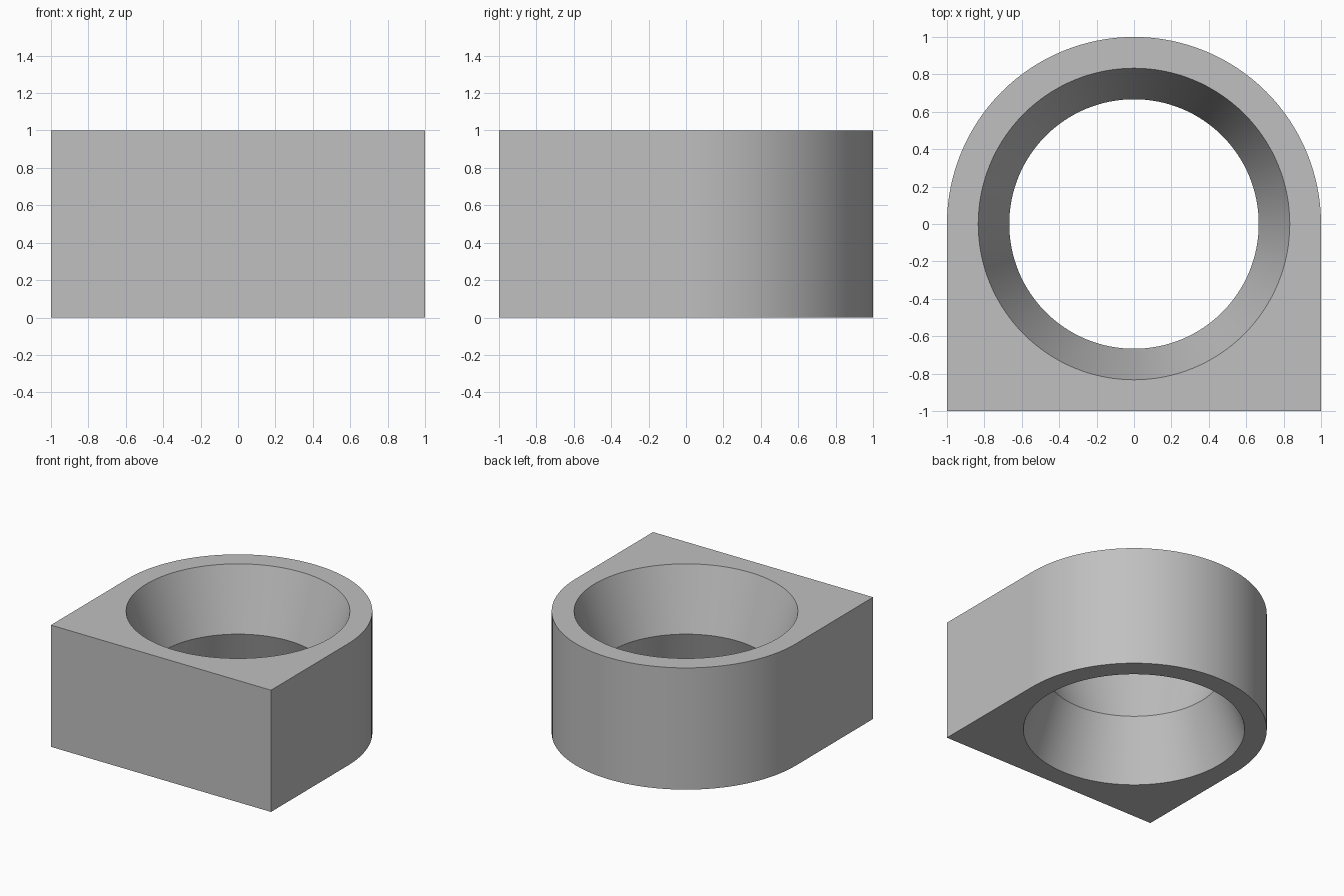
import bpy, bmesh
from math import cos, sin, pi, radians

cube = bpy.data.objects.get("Cube")
if cube:
    bpy.data.objects.remove(cube, do_unlink=True)

SEGMENTS = 128
HEIGHT = 1.0
MOUTH_RADIUS = 0.833
WAIST_RADIUS = 0.667


def outer_point(a):
    """Half circle at the back, square at the front."""
    x, y = cos(a), sin(a)
    scale = 1.0 if a <= pi else 1.0 / max(abs(x), abs(y))
    return x * scale, y * scale


def circle(radius):
    return lambda a: (radius * cos(a), radius * sin(a))


# Closed cross-section: outer wall, top face, hourglass bore, bottom face
sections = [
    (outer_point, 0.0),
    (outer_point, HEIGHT),
    (circle(MOUTH_RADIUS), HEIGHT),
    (circle(WAIST_RADIUS), HEIGHT / 2),
    (circle(MOUTH_RADIUS), 0.0),
]

bm = bmesh.new()
rings = []
for shape, z in sections:
    angles = [2 * pi * i / SEGMENTS for i in range(SEGMENTS)]
    rings.append([bm.verts.new((*shape(a), z)) for a in angles])

for k, ring in enumerate(rings):
    following = rings[(k + 1) % len(rings)]
    for i in range(SEGMENTS):
        j = (i + 1) % SEGMENTS
        bm.faces.new((ring[i], ring[j], following[j], following[i]))
bmesh.ops.recalc_face_normals(bm, faces=bm.faces)

mesh = bpy.data.meshes.new("bored_block")
bm.to_mesh(mesh)
bm.free()
block = bpy.data.objects.new("bored_block", mesh)
bpy.context.collection.objects.link(block)

# Plain grey finish
grey = bpy.data.materials.new("light_grey")
grey.use_nodes = True
colour = (0.53, 0.53, 0.53, 1.0)
grey.diffuse_color = colour
grey.node_tree.nodes["Principled BSDF"].inputs["Base Color"].default_value = colour
mesh.materials.append(grey)

# Smooth curved walls, crisp rims and corners
bpy.ops.object.select_all(action="DESELECT")
block.select_set(True)
bpy.context.view_layer.objects.active = block
bpy.ops.object.shade_smooth_by_angle(angle=radians(25))
